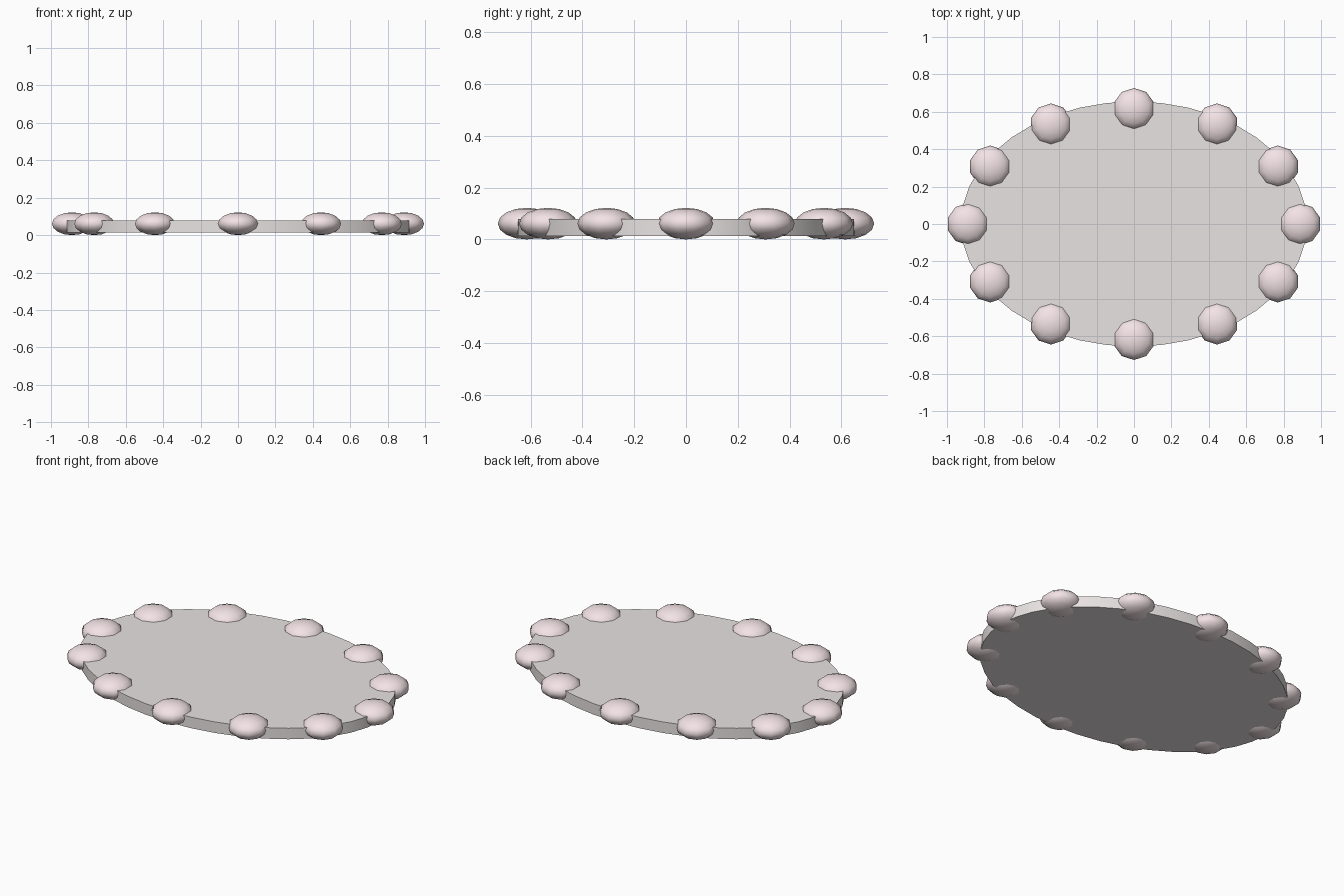
import bpy, math

if "Cube" in bpy.data.objects:
    bpy.data.objects.remove(bpy.data.objects["Cube"])


def material(name, color):
    m = bpy.data.materials.new(name)
    m.diffuse_color = color
    m.use_nodes = True
    m.node_tree.nodes["Principled BSDF"].inputs["Base Color"].default_value = m.diffuse_color
    return m


plate_mat = material("plate_grey_pink", (0.82, 0.77, 0.77, 1))
bead_mat = material("bead_pink", (0.90, 0.77, 0.79, 1))


def finish(name, mat, scale, angle):
    ob = bpy.context.object
    ob.name = name
    ob.scale = scale
    bpy.ops.object.transform_apply(location=False, rotation=False, scale=True)
    ob.data.materials.append(mat)
    bpy.ops.object.shade_smooth_by_angle(angle=math.radians(angle))
    return ob


# Oval plate
bpy.ops.mesh.primitive_cylinder_add(vertices=40, radius=1, depth=0.065,
                                    location=(0, 0, 0.0465))
finish("oval_plate", plate_mat, (0.925, 0.655, 1), 30)

# Flattened beads around the rim
for i in range(12):
    a = math.tau * i / 12
    bpy.ops.mesh.primitive_uv_sphere_add(
        segments=10, ring_count=8, radius=1,
        location=(0.888 * math.cos(a), 0.615 * math.sin(a), 0.061))
    finish(f"rim_bead_{i + 1}", bead_mat, (0.112, 0.112, 0.061), 60)
